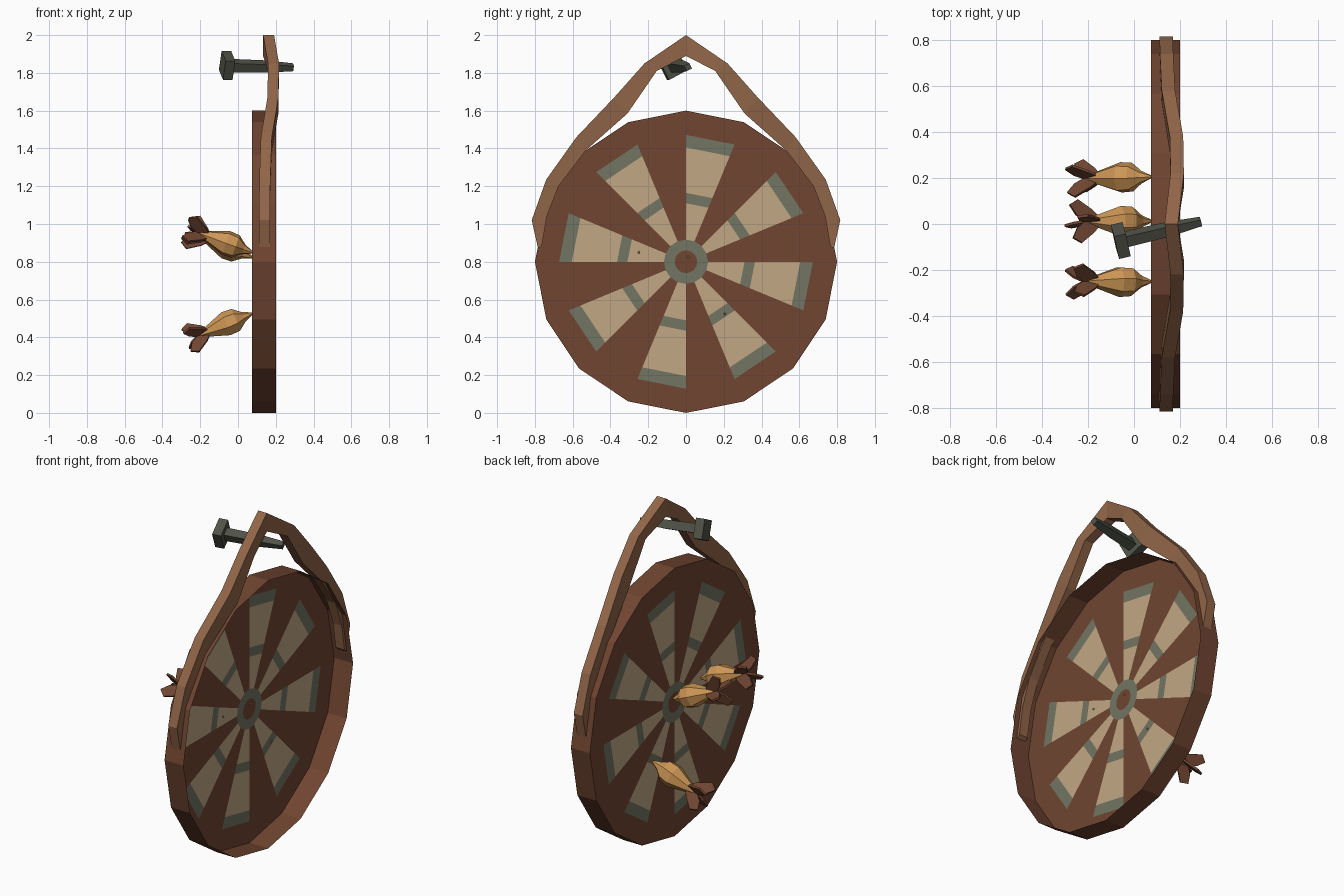
import bpy, bmesh, math
from mathutils import Vector, Matrix

if "Cube" in bpy.data.objects:
    bpy.data.objects.remove(bpy.data.objects["Cube"])


def mat(name, rgb):
    m = bpy.data.materials.new(name)
    lin = [((c / 255 + 0.055) / 1.055) ** 2.4 for c in rgb]
    m.diffuse_color = (*lin, 1)
    m.use_nodes = True
    m.node_tree.nodes["Principled BSDF"].inputs["Base Color"].default_value = m.diffuse_color
    return m


BROWN = mat("dark_wood", (112, 69, 49))
CREAM = mat("cream_paint", (193, 167, 133))
GREEN = mat("grey_green_paint", (114, 117, 98))
STRAP = mat("leather", (145, 101, 72))
GOLD = mat("brass", (205, 150, 85))
IRON = mat("iron", (80, 83, 72))


def finish(name, bm, mats, matrix=None, fix=True):
    if fix:
        bmesh.ops.recalc_face_normals(bm, faces=bm.faces)
    me = bpy.data.meshes.new(name)
    bm.to_mesh(me)
    bm.free()
    for m in mats:
        me.materials.append(m)
    ob = bpy.data.objects.new(name, me)
    bpy.context.collection.objects.link(ob)
    if matrix:
        ob.matrix_world = matrix
    return ob


def loft(bm, rings, caps=True):
    """Skin a list of equal-length point rings; one-point rings become tips."""
    vr = [[bm.verts.new(p) for p in r] for r in rings]
    n = max(len(r) for r in vr)
    for a, b in zip(vr, vr[1:]):
        for i in range(n):
            j = (i + 1) % n
            f = [a[i % len(a)], a[j % len(a)], b[j % len(b)], b[i % len(b)]]
            bm.faces.new(list(dict.fromkeys(f)))
    if caps:
        for r in (vr[0], vr[-1]):
            if len(r) > 2:
                bm.faces.new(r)


def ring_x(x, r, n, roll=0.0, cy=0.0, cz=0.0):
    return [(x, cy + r * math.cos(roll + i * math.tau / n),
             cz + r * math.sin(roll + i * math.tau / n)) for i in range(n)]


# Board face: one thin sheet, coloured by ring and alternating sector
SIDES, X_FACE, X_RIM, ZC = 16, 0.075, 0.2, 0.8
radii = [0.06, 0.117, 0.31, 0.365, 0.605, 0.672, 0.8]
bm = bmesh.new()
rings = [[bm.verts.new(p) for p in ring_x(X_FACE, r, SIDES, 0, 0, ZC)] for r in radii]
bm.faces.new(rings[0])
for k, (a, b) in enumerate(zip(rings, rings[1:])):
    for i in range(SIDES):
        j = (i + 1) % SIDES
        f = bm.faces.new((a[i], a[j], b[j], b[i]))
        if k == 0:
            f.material_index = 2
        elif k < 5 and i % 2 == 1:
            f.material_index = 2 if k in (2, 4) else 1
finish("board_face", bm, [BROWN, CREAM, GREEN])

# Rim wall, open at the back of the board
bm = bmesh.new()
loft(bm, [ring_x(X_FACE, 0.8, SIDES, 0, 0, ZC), ring_x(X_RIM, 0.8, SIDES, 0, 0, ZC)], caps=False)
finish("board_rim", bm, [BROWN])

# Hanging strap: stations of outer (y, z), inner (y, z), centre x, mirrored over y
half = [
    (0.22, 1.85, 0.155, 1.81, 0.188),
    (0.38, 1.67, 0.31, 1.585, 0.185),
    (0.58, 1.46, 0.53, 1.39, 0.15),
    (0.74, 1.235, 0.675, 1.20, 0.142),
    (0.817, 1.02, 0.737, 1.04, 0.14),
    (0.783, 0.87, 0.763, 0.885, 0.14),
]
stations = [(-a, b, -c, d, x) for a, b, c, d, x in reversed(half)]
stations += [(0, 2.0, 0, 1.89, 0.162)] + half
bm = bmesh.new()
W = 0.029
loft(bm, [[(x - W, oy, oz), (x + W, oy, oz), (x + W, iy, iz), (x - W, iy, iz)]
          for oy, oz, iy, iz, x in stations])
finish("hanging_strap", bm, [STRAP])


def aim(origin, direction, roll=0.0):
    """Matrix whose local x points along direction."""
    x = Vector(direction).normalized()
    y = Vector((0, 0, 1)).cross(x).normalized()
    z = x.cross(y)
    m = Matrix((x, y, z)).transposed().to_4x4()
    return Matrix.Translation(origin) @ m @ Matrix.Rotation(roll, 4, 'X')


# Nail holding the strap: square head and tapered square shaft
bm = bmesh.new()
Q = math.pi / 4
loft(bm, [ring_x(0, 0.08, 4, Q), ring_x(0.052, 0.08, 4, Q)])
loft(bm, [ring_x(0.05, 0.037, 4, Q), ring_x(0.24, 0.034, 4, Q), ring_x(0.385, 0.022, 4, Q)])
finish("nail", bm, [IRON], aim((-0.083, -0.078, 1.84), (0.37, 0.088, -0.01), math.radians(28)))

# Darts: faceted body and four leaf-shaped flights
body = [(-0.0, 0.008), (0.045, 0.028), (0.09, 0.064), (0.145, 0.068), (0.25, 0.03), (0.29, 0.014)]
leaf = [(0.23, 0.005), (0.27, 0.05), (0.335, 0.098), (0.375, 0.075), (0.35, 0.03), (0.31, 0.0)]


def dart(name, tip, direction, roll):
    m = aim(tip, direction, roll)
    bm = bmesh.new()
    loft(bm, [[(-0.012, 0, 0)]] + [ring_x(s, r, 7) for s, r in body])
    finish(name + "_body", bm, [GOLD], m)
    bm = bmesh.new()
    T = 0.006
    for k in range(4):
        rot = Matrix.Rotation(k * math.pi / 2, 3, 'X')
        loft(bm, [[rot @ Vector((s, t, r)) for s, r in leaf] for t in (-T, T)])
    finish(name + "_flights", bm, [BROWN], m)


dart("lower_dart", (0.072, 0.205, 0.525), (-0.9, -0.02, -0.37), math.radians(35))
dart("middle_dart", (0.072, 0.012, 0.825), (-0.9, 0.0, 0.38), math.radians(15))
dart("upper_dart", (0.072, -0.25, 0.85), (-0.9, 0.0, 0.33), math.radians(50))
